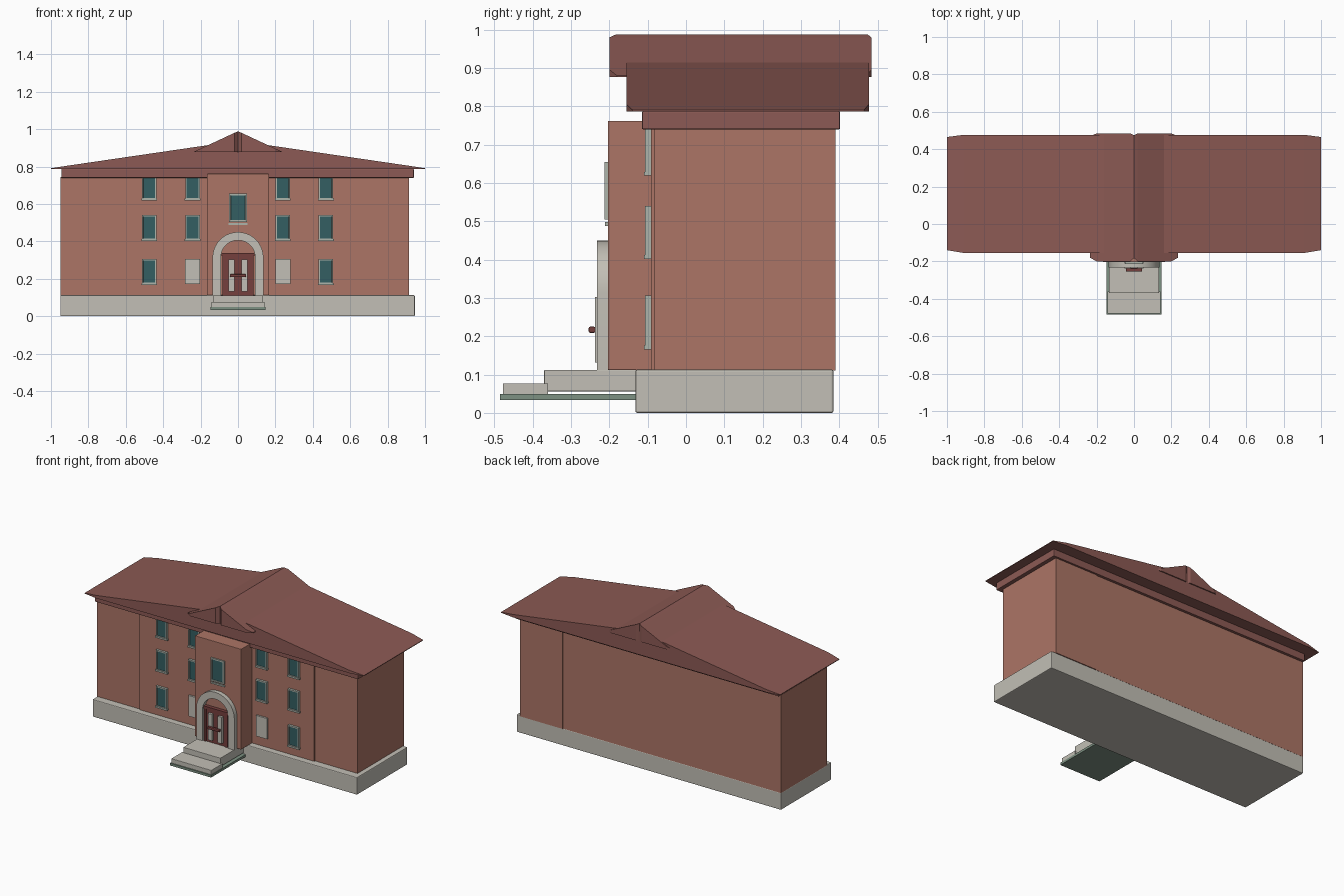
import bpy, bmesh, math

if "Cube" in bpy.data.objects:
    bpy.data.objects.remove(bpy.data.objects["Cube"])


def material(name, rgb):
    m = bpy.data.materials.new(name)
    m.diffuse_color = (*rgb, 1)
    m.use_nodes = True
    m.node_tree.nodes["Principled BSDF"].inputs["Base Color"].default_value = m.diffuse_color
    return m


BRICK = material("brick", (0.413, 0.178, 0.133))
ROOF = material("roof red", (0.262, 0.102, 0.089))
STONE = material("pale stone", (0.54, 0.52, 0.465))
FRAME = material("window frame grey", (0.42, 0.46, 0.41))
GLASS = material("teal glass", (0.034, 0.114, 0.122))
DOOR = material("door red", (0.18, 0.05, 0.047))
SLAB = material("green grey slab", (0.205, 0.283, 0.223))


def finish(bm, name, mats):
    bmesh.ops.recalc_face_normals(bm, faces=bm.faces)
    me = bpy.data.meshes.new(name)
    bm.to_mesh(me)
    bm.free()
    for m in mats:
        me.materials.append(m)
    ob = bpy.data.objects.new(name, me)
    bpy.context.collection.objects.link(ob)
    return ob


def box_mesh(x, y, z):
    bm = bmesh.new()
    bmesh.ops.create_cube(bm, size=1)
    for v in bm.verts:
        v.co = [a + (c + 0.5) * (b - a) for c, (a, b) in zip(v.co, (x, y, z))]
    return bm


def box(name, x, y, z, mat, bevel=0):
    ob = finish(box_mesh(x, y, z), name, [mat])
    if bevel:
        mod = ob.modifiers.new("soft edges", "BEVEL")
        mod.width, mod.segments = bevel, 2
    return ob


def window(name, cx, w, z0, z1, yf, yb):
    """Frame block with an inset, recessed pane on its front face."""
    bm = box_mesh((cx - w / 2, cx + w / 2), (yf, yb), (z0, z1))
    bm.normal_update()
    front = min(bm.faces, key=lambda f: f.calc_center_median().y)
    bmesh.ops.inset_region(bm, faces=[front], thickness=w * 0.13, depth=0)
    bmesh.ops.inset_region(bm, faces=[front], thickness=0.001, depth=-0.005)
    front.material_index = 1
    return finish(bm, name, [FRAME, GLASS])


def gable_roof(name, stations, mat):
    """stations: (x, bottom z, top z, front y, back y) from left to right."""
    bm = bmesh.new()
    rings = [[bm.verts.new(p) for p in
              ((x, yf, zb), (x, yf, zt), (x, yb, zt), (x, yb, zb))]
             for x, zb, zt, yf, yb in stations]
    for a, b in zip(rings, rings[1:]):
        for i in range(4):
            j = (i + 1) % 4
            bm.faces.new((a[i], a[j], b[j], b[i]))
    bm.faces.new(rings[0])
    bm.faces.new(rings[-1])
    return finish(bm, name, [mat])


def mirrored(half):
    """Complete a left-half list of roof stations ending at x = 0."""
    return half + [(-s[0], *s[1:]) for s in reversed(half[:-1])]


def arch(name, r_out, r_in, z0, zc, yf, yb, mat, n=20):
    path = [(1, z0)] + [(math.cos(math.pi * i / n), None) for i in range(n + 1)] + [(-1, z0)]
    bm = bmesh.new()
    rings = []
    for k, (c, z) in enumerate(path):
        s = math.sin(math.pi * (k - 1) / n)
        ring = []
        for r, y in ((r_out, yf), (r_in, yf), (r_in, yb), (r_out, yb)):
            ring.append(bm.verts.new((r * c, y, z if z is not None else zc + r * s)))
        rings.append(ring)
    for a, b in zip(rings, rings[1:]):
        for i in range(4):
            j = (i + 1) % 4
            bm.faces.new((a[i], a[j], b[j], b[i]))
    bm.faces.new(rings[0])
    bm.faces.new(rings[-1])
    return finish(bm, name, [mat])


# Foundation and brick body
box("foundation", (-0.95, 0.945), (-0.132, 0.385), (0, 0.113), STONE, 0.005)
box("centre_walls", (-0.64, 0.61), (-0.092, 0.385), (0.11, 0.745), BRICK)
box("left_wing", (-0.95, -0.64), (-0.084, 0.385), (0.11, 0.745), BRICK)
box("right_wing", (0.61, 0.915), (-0.084, 0.390), (0.11, 0.745), BRICK)
box("entrance_block", (-0.165, 0.165), (-0.204, -0.08), (0.112, 0.762), BRICK, 0.002)

# Cornice and roofs
box("cornice", (-0.945, 0.94), (-0.115, 0.402), (0.74, 0.787), ROOF, 0.003)
gable_roof("main_roof", mirrored([
    (-1.0, 0.787, 0.791, -0.140, 0.465),
    (-0.91, 0.787, 0.805, -0.155, 0.477),
    (0, 0.787, 0.938, -0.155, 0.477)]), ROOF)
gable_roof("porch_gable", mirrored([
    (-0.235, 0.877, 0.880, -0.180, 0.470),
    (-0.20, 0.877, 0.896, -0.200, 0.484),
    (-0.02, 0.877, 0.980, -0.200, 0.484),
    (0, 0.877, 0.988, -0.182, 0.474)]), ROOF)

# Side windows, with blank stone panels at the inner ground floor
for col, cx in enumerate((-0.475, -0.243, 0.24, 0.47)):
    for row, (z0, z1) in enumerate(((0.172, 0.306), (0.408, 0.54), (0.625, 0.757))):
        if row == 0 and col in (1, 2):
            box("blank_panel", (cx - 0.04, cx + 0.04), (-0.104, -0.09), (z0, z1), STONE)
            continue
        window("window", cx, 0.078, z0, z1, -0.107, -0.085)
        box("window_sill", (cx - 0.042, cx + 0.042), (-0.109, -0.09),
            (z0 - 0.006, z0 + 0.004), FRAME)

# Window over the entrance
window("porch_window", 0, 0.096, 0.505, 0.655, -0.213, -0.2)
box("porch_window_sill", (-0.05, 0.05), (-0.212, -0.2), (0.488, 0.498), FRAME)

# Entrance arch and door
ob = arch("entrance_arch", 0.136, 0.092, 0.112, 0.314, -0.232, -0.2, STONE)
bpy.context.view_layer.objects.active = ob
ob.select_set(True)
bpy.ops.object.shade_smooth_by_angle(angle=math.radians(30))
box("door", (-0.082, 0.082), (-0.222, -0.2), (0.112, 0.335), DOOR)
box("door_lintel", (-0.088, 0.088), (-0.228, -0.2), (0.322, 0.338), DOOR)
for s in (-1, 1):
    box("door_jamb", sorted((s * 0.07, s * 0.084)), (-0.228, -0.2), (0.112, 0.33), DOOR)
    box("door_panel", sorted((s * 0.02, s * 0.05)), (-0.238, -0.22), (0.132, 0.303), STONE)
box("door_handle", (-0.043, 0.043), (-0.254, -0.236), (0.209, 0.225), DOOR, 0.004)

# Front steps
box("upper_step", (-0.133, 0.133), (-0.37, -0.125), (0.056, 0.112), STONE, 0.002)
box("lower_step", (-0.143, 0.143), (-0.478, -0.36), (0.047, 0.077), STONE, 0.002)
box("step_slab", (-0.147, 0.147), (-0.485, -0.125), (0.034, 0.049), SLAB)
